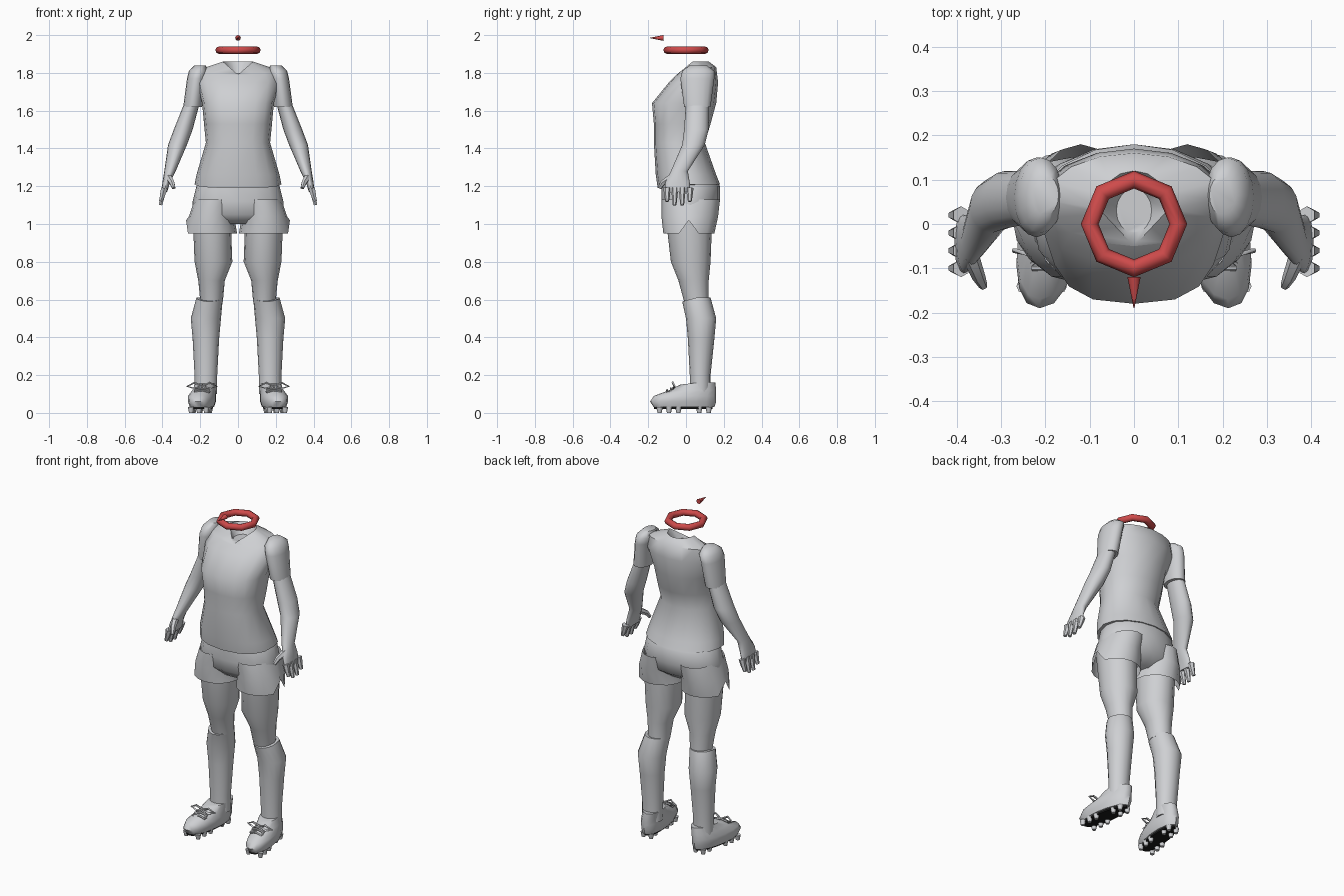
import bpy, bmesh
from math import sin, cos, tau, radians, copysign
from mathutils import Vector

cube = bpy.data.objects.get("Cube")
if cube:
    bpy.data.objects.remove(cube, do_unlink=True)


def material(name, red, green, blue):
    color = (red, green, blue, 1)
    mat = bpy.data.materials.new(name)
    mat.use_nodes = True
    mat.diffuse_color = color
    mat.node_tree.nodes["Principled BSDF"].inputs["Base Color"].default_value = color
    return mat


light_grey = material("light grey", .62, .63, .65)
bright_red = material("bright red", .62, .07, .07)
sole_black = material("sole black", .01, .01, .01)


def circle(sides):
    return [(cos(tau * i / sides), sin(tau * i / sides)) for i in range(sides)]


def ring(z, half, front, back, x=0, power=1, drop=0, rise=0, splay=0):
    """Level cross-section; power shapes its front half, drop and rise tilt it."""
    middle, depth = (front + back) / 2, (back - front) / 2
    points = []
    for across, along in circle(sides=16):
        if along < 0:
            across = copysign(abs(across) ** power, across)
            along = -abs(along) ** power
        lift = along * (drop if along < 0 else rise)
        y = middle + depth * along
        points.append(Vector((x + half * across - splay * (y - middle), y, z + lift)))
    return points


def skin(bm, rings, caps=True):
    rows = [[bm.verts.new(point) for point in points] for points in rings]
    for lower, upper in zip(rows, rows[1:]):
        for i in range(len(lower)):
            bm.faces.new((lower[i - 1], lower[i], upper[i], upper[i - 1]))
    if caps:
        bm.faces.new(rows[0])
        bm.faces.new(rows[-1])
    return rows


def tube(bm, path, start, end, sides=6):
    """Tube along a path, tapering evenly from the start radius to the end radius."""
    path = [Vector(point) for point in path]
    last = len(path) - 1
    rings = []
    for i, point in enumerate(path):
        direction = path[min(i + 1, last)] - path[max(i - 1, 0)]
        turn = direction.to_track_quat('Z', 'Y')
        radius = start + (end - start) * i / last
        rings.append([point + turn @ Vector((radius * a, radius * b, 0))
                      for a, b in circle(sides)])
    skin(bm, rings)


def finish(name, bm, mat=light_grey, mirror=True):
    bmesh.ops.recalc_face_normals(bm, faces=bm.faces[:])
    for face in bm.faces:
        face.smooth = True
    mesh = bpy.data.meshes.new(name)
    bm.to_mesh(mesh)
    bm.free()
    mesh.materials.append(mat)
    mesh.set_sharp_from_angle(angle=radians(50))
    part = bpy.data.objects.new(name, mesh)
    bpy.context.collection.objects.link(part)
    if mirror:
        part.modifiers.new("Mirror", 'MIRROR').use_mirror_merge = False


def loft(name, *rings, mat=light_grey, mirror=True):
    bm = bmesh.new()
    skin(bm, rings)
    finish(name, bm, mat, mirror)


# Shirt body with V neck and sunken neck opening
loft("shirt",
     ring(z=1.21, half=.23, front=-.15, back=.18, power=.85, drop=.02),
     ring(z=1.26, half=.22, front=-.16, back=.16, power=.85),
     ring(z=1.43, half=.17, front=-.17, back=.1, power=.85),
     ring(z=1.53, half=.18, front=-.17, back=.13, power=.8),
     ring(z=1.64, half=.19, front=-.18, back=.16, power=.75),
     ring(z=1.75, half=.22, front=-.09, back=.17, power=.9),
     ring(z=1.82, half=.2, front=-.05, back=.16, drop=.03, rise=.01),
     ring(z=1.86, half=.08, front=-.05, back=.12, power=2, drop=.07),
     ring(z=1.8, half=.04, front=-.02, back=.08),
     mirror=False)

# Sleeves
loft("sleeves",
     ring(x=.2, z=1.84, half=.03, front=.02, back=.11),
     ring(x=.21, z=1.81, half=.05, front=-.02, back=.15),
     ring(x=.22, z=1.77, half=.05, front=-.03, back=.15),
     ring(x=.24, z=1.62, half=.05, front=-.01, back=.13))

# Arms down to the palms
loft("arms",
     ring(x=.24, z=1.65, half=.04, front=0, back=.12),
     ring(x=.29, z=1.5, half=.05, front=-.01, back=.12),
     ring(x=.32, z=1.42, half=.05, front=-.02, back=.1),
     ring(x=.36, z=1.28, half=.03, front=-.08, back=.01),
     ring(x=.38, z=1.22, half=.02, front=-.11, back=.02),
     ring(x=.39, z=1.17, half=.015, front=-.11, back=.02))

# Fingers and thumbs
bm = bmesh.new()
for finger in range(4):
    y = .04 * finger - .1
    tip = 1.12 if finger in (0, 3) else 1.1
    tube(bm, [(.39, y, 1.19), (.4, y, 1.15), (.41, y, tip)], start=.02, end=.01)
tube(bm, [(.37, -.07, 1.25), (.35, -.12, 1.22), (.34, -.14, 1.19)], start=.02, end=.01)
finish("fingers", bm)

# Shorts: hips, then legs with a slit in each outer hem
loft("shorts_hips",
     ring(z=1.23, half=.2, front=-.13, back=.16),
     ring(z=1.2, half=.22, front=-.13, back=.18, power=.9),
     ring(z=1.12, half=.24, front=-.13, back=.18, power=.9),
     ring(z=1.05, half=.24, front=-.12, back=.16, power=.9),
     ring(z=1, half=.18, front=-.07, back=.09),
     mirror=False)
bm = bmesh.new()
rows = skin(bm, [ring(x=.12, z=1.13, half=.11, front=-.13, back=.18),
                 ring(x=.14, z=1.04, half=.12, front=-.13, back=.17),
                 ring(x=.14, z=.95, half=.135, front=-.12, back=.15)], caps=False)
hem = rows[-1]
hem[0].co.z += .07
finish("shorts_legs", bm)

# Legs and socks
loft("thighs_and_knees",
     ring(x=.14, z=1.06, half=.1, front=-.11, back=.14),
     ring(x=.13, z=.8, half=.1, front=-.08, back=.13),
     ring(x=.14, z=.7, half=.07, front=-.04, back=.12),
     ring(x=.14, z=.59, half=.06, front=-.01, back=.12))
loft("socks",
     ring(x=.15, z=.61, half=.07, front=-.02, back=.13, drop=.02),
     ring(x=.17, z=.5, half=.08, front=0, back=.16),
     ring(x=.17, z=.39, half=.07, front=.01, back=.15),
     ring(x=.17, z=.2, half=.06, front=.02, back=.13),
     ring(x=.17, z=.1, half=.06, front=.02, back=.13))

# Boots and soles, splayed slightly outward
splay = .13
loft("boots",
     ring(x=.19, z=.03, half=.06, front=-.17, back=.15, power=.85, splay=splay),
     ring(x=.19, z=.06, half=.07, front=-.19, back=.16, power=.85, splay=splay),
     ring(x=.19, z=.09, half=.07, front=-.17, back=.16, power=.9, splay=splay),
     ring(x=.18, z=.12, half=.06, front=-.09, back=.16, splay=splay),
     ring(x=.17, z=.16, half=.055, front=-.03, back=.155, drop=.01, splay=splay))
loft("soles",
     *(ring(x=.19, z=z, half=.05, front=-.17, back=.14, power=.85, splay=splay)
       for z in (.02, .04)), mat=sole_black)

# Studs in pairs under forefoot and heel
bm = bmesh.new()
for y in (-.14, -.09, -.04, .07, .12):
    spread = .04 if y < 0 else .025
    for side in (-spread, spread):
        x = .19 - splay * y + side
        tube(bm, [(x, y, .03), (x, y, 0)], start=.017, end=.011, sides=8)
finish("studs", bm)

# Laces: bow loops, loose ends and crossbars
bm = bmesh.new()
for side in (-1, 1):
    knot, loop_top, loop_end, loop_low, loose_end = [
        (.19 + side * reach, y, z) for reach, y, z in (
            (0, -.06, .14), (.04, -.07, .16), (.08, -.06, .14),
            (.04, -.07, .13), (.04, -.09, .11))]
    tube(bm, [knot, loop_top, loop_end, loop_low, knot], start=.006, end=.006)
    tube(bm, [knot, loose_end], start=.005, end=.005)
for y, z in ((-.08, .13), (-.1, .12)):
    tube(bm, [(.15, y, z - .01), (.19, y, z), (.23, y, z - .01)], start=.006, end=.006)
finish("laces", bm)

# Floating ring and pointer where the head would be
bpy.ops.mesh.primitive_torus_add(major_segments=8, minor_segments=8, major_radius=.1,
                                 minor_radius=.02, location=(0, 0, 1.92))
head_ring = bpy.context.object
head_ring.name = "head_ring"
head_ring.data.materials.append(bright_red)
bpy.ops.object.shade_smooth_by_angle(angle=radians(50))
bm = bmesh.new()
tube(bm, [(0, -.12, 1.985), (0, -.19, 1.985)], start=.015, end=.001, sides=8)
finish("pointer", bm, bright_red, mirror=False)
